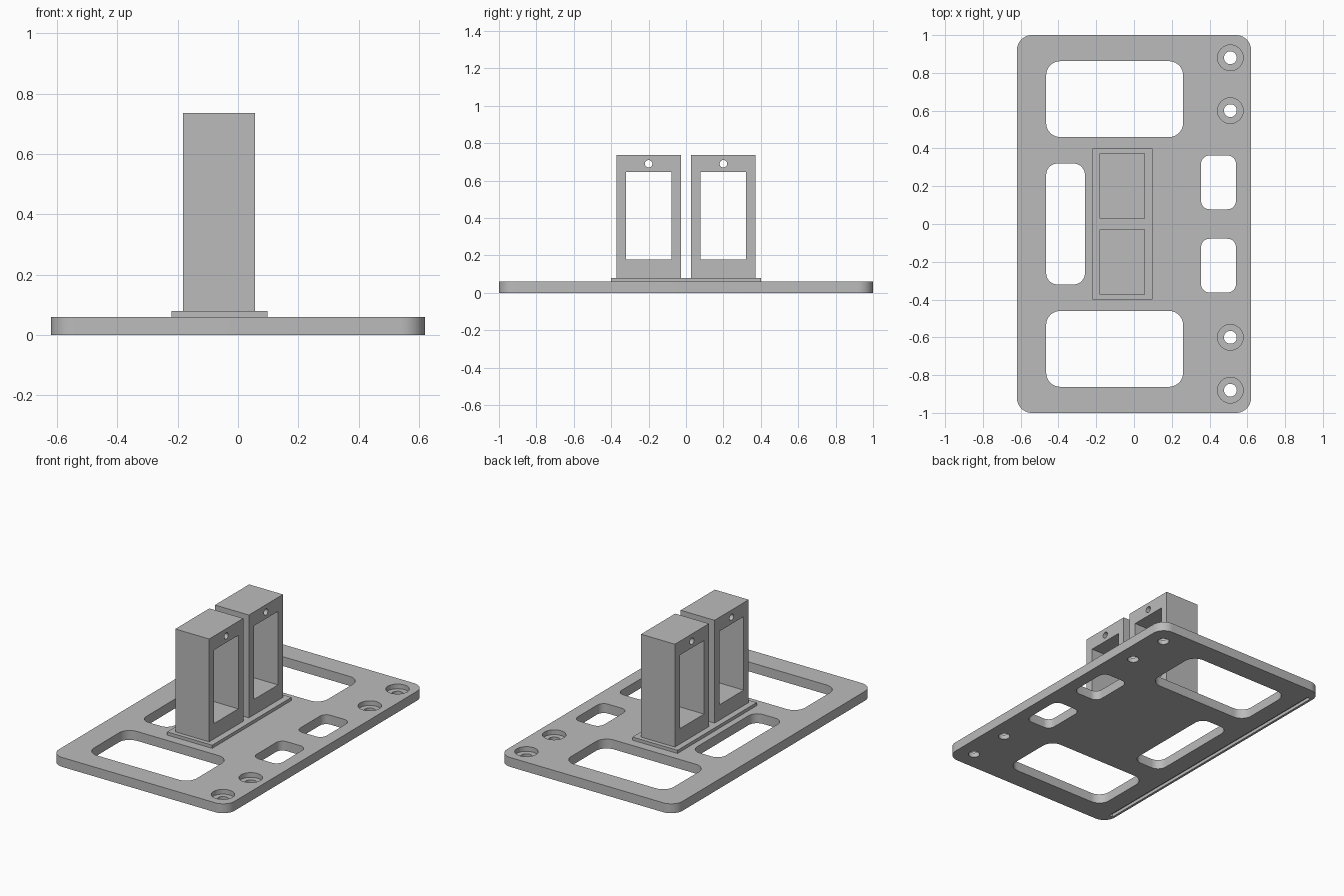
import bpy, bmesh, math

cube = bpy.data.objects.get("Cube")
if cube:
    bpy.data.objects.remove(cube, do_unlink=True)

grey = bpy.data.materials.new("plain grey")
grey.use_nodes = True
COLOUR = (0.5, 0.5, 0.5, 1)
grey.diffuse_color = COLOUR
grey.node_tree.nodes["Principled BSDF"].inputs["Base Color"].default_value = COLOUR


def new_object(name, bm):
    bmesh.ops.recalc_face_normals(bm, faces=bm.faces)
    mesh = bpy.data.meshes.new(name)
    bm.to_mesh(mesh)
    bm.free()
    mesh.materials.append(grey)
    obj = bpy.data.objects.new(name, mesh)
    bpy.context.collection.objects.link(obj)
    return obj


def add_prism(bm, points, z0, z1):
    """Extrude a flat outline from z0 to z1."""
    face = bm.faces.new([bm.verts.new((x, y, z0)) for x, y in points])
    top = bmesh.ops.extrude_face_region(bm, geom=[face])["geom"]
    verts = [v for v in top if isinstance(v, bmesh.types.BMVert)]
    bmesh.ops.translate(bm, verts=verts, vec=(0, 0, z1 - z0))


def rounded(x0, x1, y0, y1, r, steps=10):
    corners = [(x1 - r, y1 - r), (x0 + r, y1 - r), (x0 + r, y0 + r), (x1 - r, y0 + r)]
    return [(cx + r * math.cos((i + k / steps) * math.pi / 2),
             cy + r * math.sin((i + k / steps) * math.pi / 2))
            for i, (cx, cy) in enumerate(corners) for k in range(steps + 1)]


def rect(x0, x1, y0, y1):
    return [(x0, y0), (x1, y0), (x1, y1), (x0, y1)]


def circle(cx, cy, r, n=32):
    return [(cx + r * math.cos(2 * math.pi * i / n),
             cy + r * math.sin(2 * math.pi * i / n)) for i in range(n)]


def prism(name, *shapes):
    bm = bmesh.new()
    for points, z0, z1 in shapes:
        add_prism(bm, points, z0, z1)
    return new_object(name, bm)


def cut(obj, cutter):
    cutter.hide_render = True
    mod = obj.modifiers.new("cut", "BOOLEAN")
    mod.operation = "DIFFERENCE"
    mod.solver = "EXACT"
    mod.object = cutter
    bpy.ops.object.select_all(action="DESELECT")
    bpy.context.view_layer.objects.active = obj
    obj.select_set(True)
    bpy.ops.object.modifier_apply(modifier=mod.name)
    bpy.data.objects.remove(cutter, do_unlink=True)
    bpy.ops.object.shade_smooth_by_angle(angle=math.radians(30))


# Base plate with rounded corners
T = 0.06
base = prism("base_plate", (rounded(-0.62, 0.62, -1, 1, 0.08), 0, T))

# Openings in the plate, mirrored front to back
openings = [(rounded(-0.465, -0.26, -0.32, 0.32, 0.06), -0.1, 0.2)]
bores = []
for s in (-1, 1):
    for x0, x1, ya, yb, r in ((-0.465, 0.26, 0.46, 0.862, 0.075),
                              (0.355, 0.54, 0.078, 0.363, 0.045)):
        y0, y1 = sorted((s * ya, s * yb))
        openings.append((rounded(x0, x1, y0, y1, r), -0.1, 0.2))
    for y in (0.6, 0.88):
        openings.append((circle(0.51, s * y, 0.034), -0.1, 0.2))
        bores.append((circle(0.51, s * y, 0.068), 0.03, 0.2))
cut(base, prism("opening_cutter", *openings))
cut(base, prism("counterbore_cutter", *bores))

# Shallow groove under the right edge
cut(base, prism("groove_cutter", (rect(-0.605, -0.58, -0.92, 0.92), -0.1, 0.02)))

# Raised pad under the brackets
prism("bracket_pad", (rect(-0.22, 0.098, -0.4, 0.4), T, 0.08))

# Two upright frames, each with a window and two screw holes
X0, X1 = -0.182, 0.057
for name, c in (("front_bracket", -0.2), ("back_bracket", 0.2)):
    frame = prism(name, (rect(X0, X1, c - 0.172, c + 0.172), 0.08, 0.736))
    cut(frame, prism("window_cutter", (rect(-0.4, 0.4, c - 0.122, c + 0.122), 0.178, 0.647)))
    # Screw holes run along x: outline drawn flat, then turned upright
    bm = bmesh.new()
    for z in (0.131, 0.69):
        add_prism(bm, circle(-z, c, 0.02, 24), -0.4, 0.4)
    for v in bm.verts:
        v.co = (v.co.z, v.co.y, -v.co.x)
    cut(frame, new_object("screw_hole_cutter", bm))
